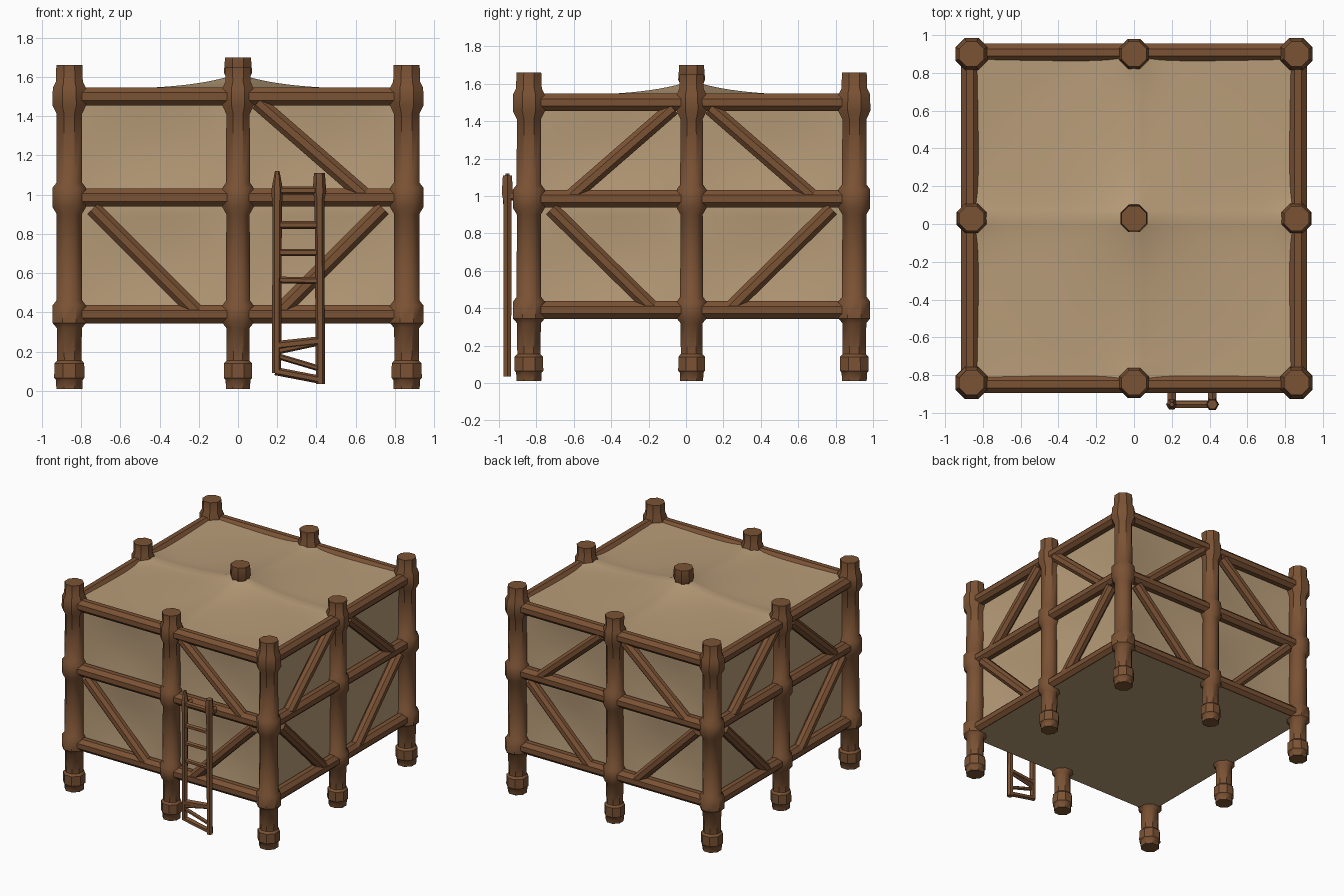
import bpy, bmesh, math
from mathutils import Vector

if "Cube" in bpy.data.objects:
    bpy.data.objects.remove(bpy.data.objects["Cube"])

HX, HY, CY = 0.86, 0.87, 0.03          # half spans of the post grid, centre in y
LEVELS = (0.39, 0.985, 1.50)           # heights of the three beam rings


def material(name, col):
    m = bpy.data.materials.new(name)
    m.diffuse_color = (*col, 1)
    m.use_nodes = True
    m.node_tree.nodes["Principled BSDF"].inputs["Base Color"].default_value = m.diffuse_color
    return m


WOOD = material("brown wood", (0.195, 0.084, 0.034))
CLOTH = material("tan cloth", (0.48, 0.335, 0.19))


def finish(name, bm, mat, angle=40):
    me = bpy.data.meshes.new(name)
    bm.to_mesh(me)
    bm.free()
    ob = bpy.data.objects.new(name, me)
    bpy.context.collection.objects.link(ob)
    me.materials.append(mat)
    bpy.ops.object.select_all(action='DESELECT')
    ob.select_set(True)
    bpy.context.view_layer.objects.active = ob
    bpy.ops.object.shade_smooth_by_angle(angle=math.radians(angle))
    return ob


def pole(name, a, b, profile, sides=8):
    """Turned pole from a to b; profile is a list of (distance along, radius)."""
    a, b = Vector(a), Vector(b)
    rot = (b - a).normalized().to_track_quat('Z', 'Y')
    bm = bmesh.new()
    rings = []
    for t, r in profile:
        r /= math.cos(math.pi / sides)
        ring = []
        for i in range(sides):
            w = 2 * math.pi * (i + 0.5) / sides
            ring.append(bm.verts.new(a + rot @ Vector((r * math.cos(w), r * math.sin(w), t))))
        rings.append(ring)
    for lo, hi in zip(rings, rings[1:]):
        for i in range(sides):
            j = (i + 1) % sides
            bm.faces.new((lo[i], lo[j], hi[j], hi[i]))
    bm.faces.new(rings[0][::-1])
    bm.faces.new(rings[-1])
    return finish(name, bm, WOOD)


def rod(name, a, b, r, sides=8):
    return pole(name, a, b, [(0, r), ((Vector(b) - Vector(a)).length, r)], sides)


def sheet(name, f, n, out):
    """Cloth grid: f(u, v) gives the point, out is the outward direction."""
    bm = bmesh.new()
    g = [[bm.verts.new(f(i / n, j / n)) for j in range(n + 1)] for i in range(n + 1)]
    for i in range(n):
        for j in range(n):
            bm.faces.new((g[i][j], g[i + 1][j], g[i + 1][j + 1], g[i][j + 1]))
    bm.normal_update()
    if sum(fc.normal.dot(Vector(out)) for fc in bm.faces) < 0:
        bmesh.ops.reverse_faces(bm, faces=bm.faces[:])
    return finish(name, bm, CLOTH)


# Eight posts with wrapped feet and lashed joints
POST = [(0.01, .066), (.055, .068), (.065, .077), (.14, .076), (.155, .062), (.32, .064),
        (.345, .085), (.435, .085), (.46, .066), (.9, .064), (.935, .085), (1.035, .085),
        (1.06, .066), (1.41, .064), (1.455, .086), (1.545, .084), (1.575, .069)]
for ix in (-1, 0, 1):
    for iy in (-1, 0, 1):
        if ix == iy == 0:
            continue
        mid = ix == 0 or iy == 0
        prof = [(z, r * (0.93 if mid else 1)) for z, r in POST]
        prof.append((1.65 if mid else 1.66, 0.066))
        x, y = ix * HX, CY + iy * HY
        pole("middle_post" if mid else "corner_post", (x, y, 0), (x, y, 1), prof)

# Short centre pole poking through the roof
pole("roof_pole", (0, CY, 0), (0, CY, 1), [(1.5, .06), (1.6, .062), (1.62, .072), (1.70, .066)])

# Four sides: (name, centre, direction along, half length, outward direction)
SIDES = [("front", Vector((0, CY - HY, 0)), Vector((1, 0, 0)), HX, Vector((0, -1, 0))),
         ("back", Vector((0, CY + HY, 0)), Vector((1, 0, 0)), HX, Vector((0, 1, 0))),
         ("left", Vector((-HX, CY, 0)), Vector((0, 1, 0)), HY, Vector((-1, 0, 0))),
         ("right", Vector((HX, CY, 0)), Vector((0, 1, 0)), HY, Vector((1, 0, 0)))]
UP = Vector((0, 0, 1))

for name, c, d, h, out in SIDES:
    # Beams
    for z in LEVELS:
        p = c + UP * z + out * 0.008
        rod(name + "_beam", p - d * h, p + d * h, 0.047)
    # Diagonal braces (front upper left bay has none)
    for s in (-1, 1):
        q = c + out * 0.012
        rod(name + "_lower_brace", q + d * s * (h - .12) + UP * .93,
            q + d * s * .2 + UP * .39, 0.04)
        if not (name == "front" and s < 0):
            rod(name + "_upper_brace", q + d * s * .1 + UP * 1.47,
                q + d * s * .64 + UP * 1.0, 0.04)

    # Cloth wall, sagging inwards a little in each of its four bays
    def wall(u, v, c=c, d=d, h=h, out=out):
        sag = abs(math.sin(2 * math.pi * u)) * abs(math.sin(2 * math.pi * v))
        return c + d * h * (2 * u - 1) + UP * (.36 + 1.16 * v) - out * (.02 + .022 * sag)
    sheet(name + "_cloth_wall", wall, 24, out)


# Tented roof cloth: peak at the pole, faint ridges to the middle posts and corners
def roof(u, v):
    x, y = (2 * u - 1), (2 * v - 1)
    r = math.hypot(x, y)
    z = 1.518 + .085 * math.exp(-r / .28)
    z += .014 * math.exp(-min(abs(x), abs(y)) / .08)
    z += .03 * max(0, r - 1)
    for px, py in ((1, 0), (-1, 0), (0, 1), (0, -1)):
        z += .025 * math.exp(-math.hypot(x - px, y - py) / .1)
    return Vector((x * (HX - .01), CY + y * (HY - .01), z))


sheet("roof_cloth", roof, 40, UP)

# Flat floor sheet hiding the lower beams from below
sheet("floor", lambda u, v: Vector(((2 * u - 1) * (HX + .02), CY + (2 * v - 1) * (HY + .02), .342)),
      1, -UP)

# Ladder leaning on the front, slightly crooked at the foot
LY = -0.955
pole("ladder_left_rail", (.197, LY, .09), (.2, LY, 1.12),
     [(0, .02), (.85, .021), (.93, .026), (.97, .02), (1.03, .01)], 6)
pole("ladder_right_rail", (.42, LY, .035), (.415, LY, 1.11),
     [(0, .02), (.94, .022), (.98, .03), (1.075, .024)], 6)
for z0, z1, r in ((1.02, 1.02, .018), (.845, .845, .017), (.705, .705, .016), (.565, .56, .015),
                  (.23, .255, .02), (.2, .25, .015), (.18, .11, .013), (.10, .055, .018)):
    rod("ladder_rung", (.19, LY, z0), (.425, LY, z1), r, 6)
# Pegs tying the ladder to the middle beam
for x in (.2, .415):
    rod("ladder_peg", (x, LY, 1.0), (x, -.85, 1.0), .022, 6)
